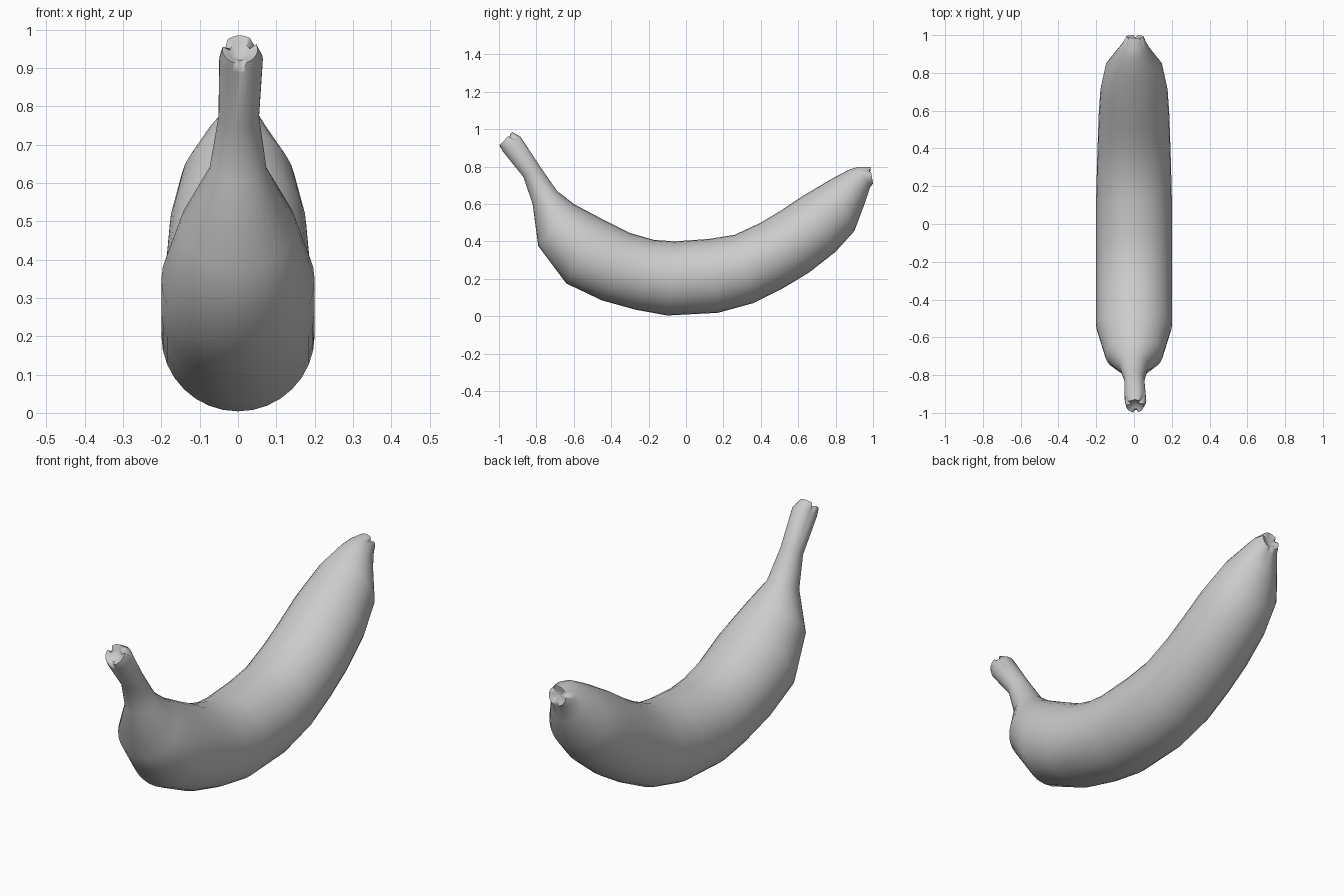
import bpy, bmesh, math
from mathutils import Vector

if "Cube" in bpy.data.objects:
    bpy.data.objects.remove(bpy.data.objects["Cube"])

# Cross-sections: inner-curve (y, z), outer-curve (y, z), half width, x shift
SECTIONS = [
    (-.93, .985, -.998, .912, .046, .005),
    (-.885, .96, -.985, .888, .057, .008),
    (-.78, .80, -.87, .745, .053, .002),
    (-.69, .67, -.82, .60, .075, 0),
    (-.60, .60, -.79, .375, .152, 0),
    (-.45, .52, -.64, .175, .20, 0),
    (-.30, .445, -.45, .085, .20, 0),
    (-.17, .408, -.27, .035, .20, 0),
    (-.06, .40, -.10, .004, .20, 0),
    (.12, .413, .17, .018, .20, 0),
    (.26, .435, .36, .07, .196, 0),
    (.40, .50, .52, .15, .191, 0),
    (.50, .56, .66, .235, .187, 0),
    (.62, .64, .80, .345, .178, 0),
    (.78, .735, .90, .455, .150, 0),
    (.875, .785, .96, .615, .088, 0),
    (.92, .798, .985, .69, .064, .003),
    (.985, .798, 1.0, .708, .046, .005),
]
SIDES = 32
bm = bmesh.new()


def ring(uy, uz, ly, lz, w, dx):
    top, low = Vector((dx, uy, uz)), Vector((dx, ly, lz))
    mid, half = (top + low) / 2, (top - low) / 2
    verts = []
    for i in range(SIDES):
        a = 2 * math.pi * i / SIDES
        verts.append(bm.verts.new(mid + half * math.cos(a) + Vector((w * math.sin(a), 0, 0))))
    return verts


def bridge(a, b):
    for i in range(SIDES):
        j = (i + 1) % SIDES
        bm.faces.new((a[i], a[j], b[j], b[i]))


def dented_cap(verts, inward):
    # Small rim stepping down to a shallow dent
    mid = sum((v.co for v in verts), Vector()) / SIDES
    inner = [bm.verts.new(mid + (v.co - mid) * .6 + inward * .3) for v in verts]
    bridge(verts, inner)
    centre = bm.verts.new(mid + inward)
    for i in range(SIDES):
        bm.faces.new((inner[i], inner[(i + 1) % SIDES], centre))


# Curved fruit body with stem and blossom tip
rings = [ring(*s) for s in SECTIONS]
for a, b in zip(rings, rings[1:]):
    bridge(a, b)
dented_cap(rings[0], Vector((0, .02, -.022)))
dented_cap(rings[-1], Vector((0, -.02, -.004)))

# Notches in the broken stem end and the tip
for r, depth in ((rings[0], Vector((0, .014, -.018))), (rings[-1], Vector((0, -.012, -.004)))):
    for i in (4, 5, 15, 16, 26, 27):
        r[i].co += depth

bmesh.ops.recalc_face_normals(bm, faces=bm.faces)
mesh = bpy.data.meshes.new("banana")
bm.to_mesh(mesh)
bm.free()
banana = bpy.data.objects.new("banana", mesh)
bpy.context.collection.objects.link(banana)
bpy.context.view_layer.objects.active = banana
banana.select_set(True)
bpy.ops.object.shade_smooth_by_angle(angle=math.radians(60))
